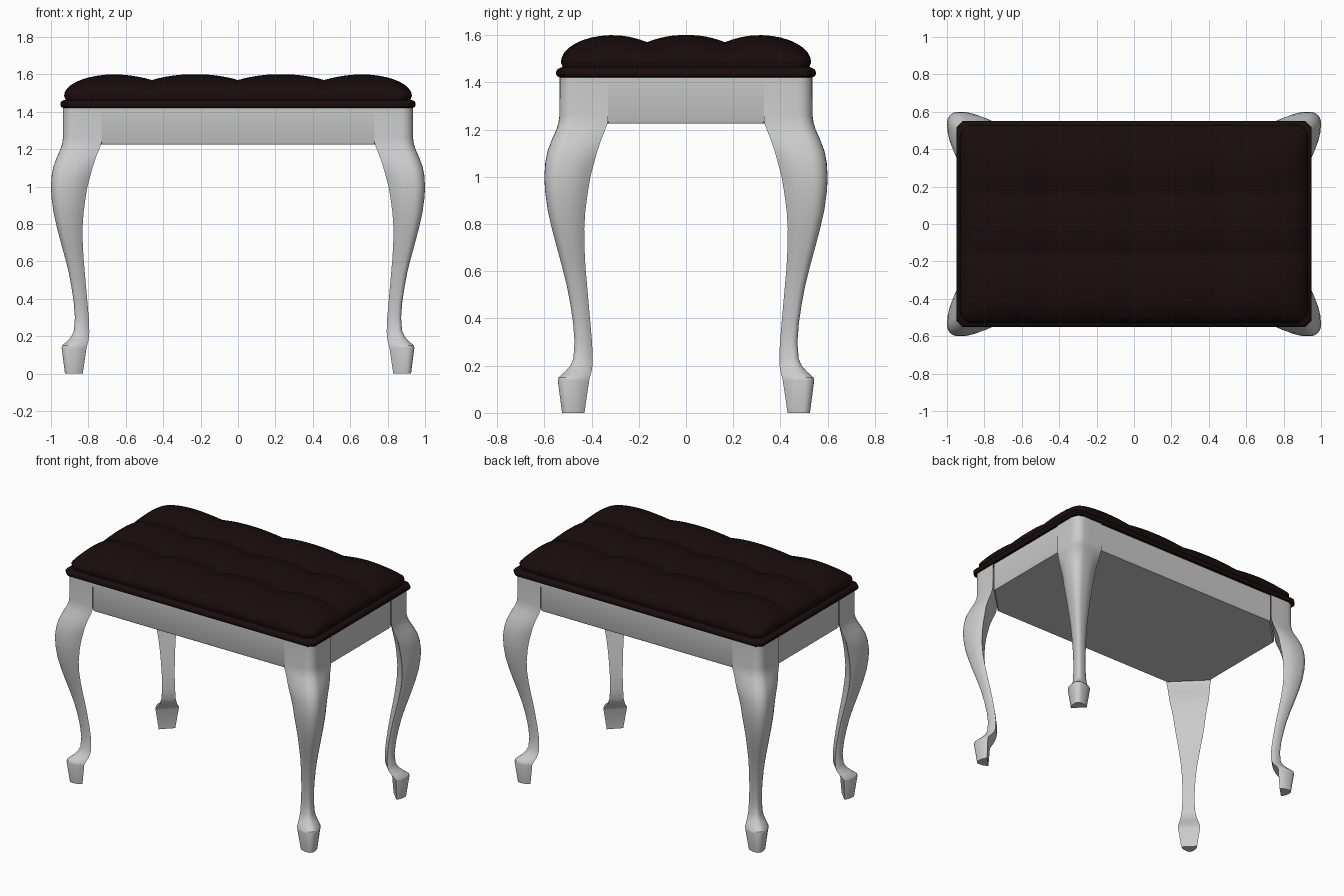
import bpy, bmesh, math

if "Cube" in bpy.data.objects:
    bpy.data.objects.remove(bpy.data.objects["Cube"])

dark = bpy.data.materials.new("dark_upholstery")
dark.diffuse_color = (0.010, 0.004, 0.004, 1)
dark.use_nodes = True
dark.node_tree.nodes["Principled BSDF"].inputs["Base Color"].default_value = dark.diffuse_color


def finish(bm, name, mat=None, angle=35):
    bmesh.ops.recalc_face_normals(bm, faces=bm.faces)
    me = bpy.data.meshes.new(name)
    bm.to_mesh(me)
    bm.free()
    ob = bpy.data.objects.new(name, me)
    bpy.context.collection.objects.link(ob)
    if mat:
        me.materials.append(mat)
    bpy.ops.object.select_all(action='DESELECT')
    ob.select_set(True)
    bpy.context.view_layer.objects.active = ob
    bpy.ops.object.shade_smooth_by_angle(angle=math.radians(angle))
    return ob


def loft(rings, name, mat=None, angle=35):
    """Skin a stack of closed rings and cap both ends."""
    bm = bmesh.new()
    loops = [[bm.verts.new(p) for p in r] for r in rings]
    n = len(loops[0])
    for a, b in zip(loops, loops[1:]):
        for i in range(n):
            j = (i + 1) % n
            bm.faces.new((a[i], a[j], b[j], b[i]))
    bm.faces.new(loops[0])
    bm.faces.new(loops[-1])
    return finish(bm, name, mat, angle)


def cut_rect(hx, hy, c, z):
    """Rectangle with corners cut off by c."""
    return [(hx, -hy + c, z), (hx, hy - c, z), (hx - c, hy, z), (-hx + c, hy, z),
            (-hx, hy - c, z), (-hx, -hy + c, z), (-hx + c, -hy, z), (hx - c, -hy, z)]


# Cabriole legs: (height, inner x, outer x)
PROFILE = [(0, .83, .925), (.138, .81, .943), (.15, .807, .94), (.175, .80, .912),
           (.2, .796, .89), (.23, .795, .877), (.3, .798, .872), (.38, .805, .878),
           (.46, .812, .89), (.54, .819, .905), (.62, .826, .925), (.7, .83, .947),
           (.78, .831, .968), (.86, .826, .986), (.94, .815, .997), (1.0, .805, 1.0),
           (1.06, .789, .996), (1.11, .775, .986), (1.16, .758, .967), (1.2, .742, .949),
           (1.23, .731, .940), (1.26, .73, .936), (1.425, .73, .935)]


def leg_section(z, a, b, sx, sy):
    # Rounded outer corner, diagonal inner face
    k = .22 * max(0, min(1, (1.23 - z) / .2))
    r = .3
    half = [(0, 1 - k), (.12, 1 - k * .62), (.27, 1 - k * .27), (.45, 1 - k * .06)]
    arc = [(1 - r + r * math.sin(t), 1 - r + r * math.cos(t))
           for t in [math.pi / 2 * i / 6 for i in range(7)]]
    pts = half + arc + [(q, p) for p, q in reversed(half)]
    w = b - a
    return [(sx * (a + w * p), sy * (a + w * q - .4), z) for p, q in pts]


for sy, fb in ((-1, "front"), (1, "back")):
    for sx, lr in ((-1, "left"), (1, "right")):
        loft([leg_section(z, a, b, sx, sy) for z, a, b in PROFILE], f"{fb}_{lr}_leg")

# Apron box with corners cut to meet the legs
loft([cut_rect(.924, .524, .2, 1.225), cut_rect(.93, .53, .2, 1.235),
      cut_rect(.93, .53, .2, 1.425)], "apron")

# Rounded border round the seat
border = [(.02, 1.42), (.006, 1.424), (0, 1.434), (0, 1.446), (.006, 1.456), (.022, 1.464)]
loft([cut_rect(.95 - d, .55 - d, .035, z) for d, z in border], "seat_border", dark)

# Tufted cushion
HX, HY = .93, .53


def stations(half, step, count):
    reach = half - step * count
    outer = [half - reach * (1 - math.cos(math.pi / 2 * i / 9)) for i in range(9)]
    return [-v for v in outer] + [step * i for i in range(-count, count + 1)] + outer[::-1]


def edge(d, reach):
    t = min(1, max(0, d / reach))
    return math.sqrt(1 - (1 - t) ** 2)


def dip(v, grooves, width):
    d = min(abs(v - g) for g in grooves)
    return .03 * max(0, 1 - d / width) ** 2


def cushion_point(x, y):
    f = edge(HX - abs(x), .27) * edge(HY - abs(y), .22)
    tuft = dip(x, (-.46, 0, .46), .21) + dip(y, (-.165, .165), .15)
    z = 1.485 + .115 * f - tuft * f
    over = (abs(x) + abs(y) - (HX + HY - .045)) / 2
    if over > 0:
        x -= math.copysign(over, x)
        y -= math.copysign(over, y)
    return x, y, z


bm = bmesh.new()
xs, ys = stations(HX, .46 / 12, 17), stations(HY, .0275, 10)
grid = [[bm.verts.new(cushion_point(x, y)) for y in ys] for x in xs]
for c0, c1 in zip(grid, grid[1:]):
    for j in range(len(ys) - 1):
        bm.faces.new((c0[j], c1[j], c1[j + 1], c0[j + 1]))
rim = [e for e in bm.edges if e.is_boundary]
side = bmesh.ops.extrude_edge_only(bm, edges=rim)["geom"]
for v in side:
    if isinstance(v, bmesh.types.BMVert):
        v.co.x *= .985
        v.co.y *= .975
        v.co.z = 1.45
finish(bm, "cushion", dark, 60)
